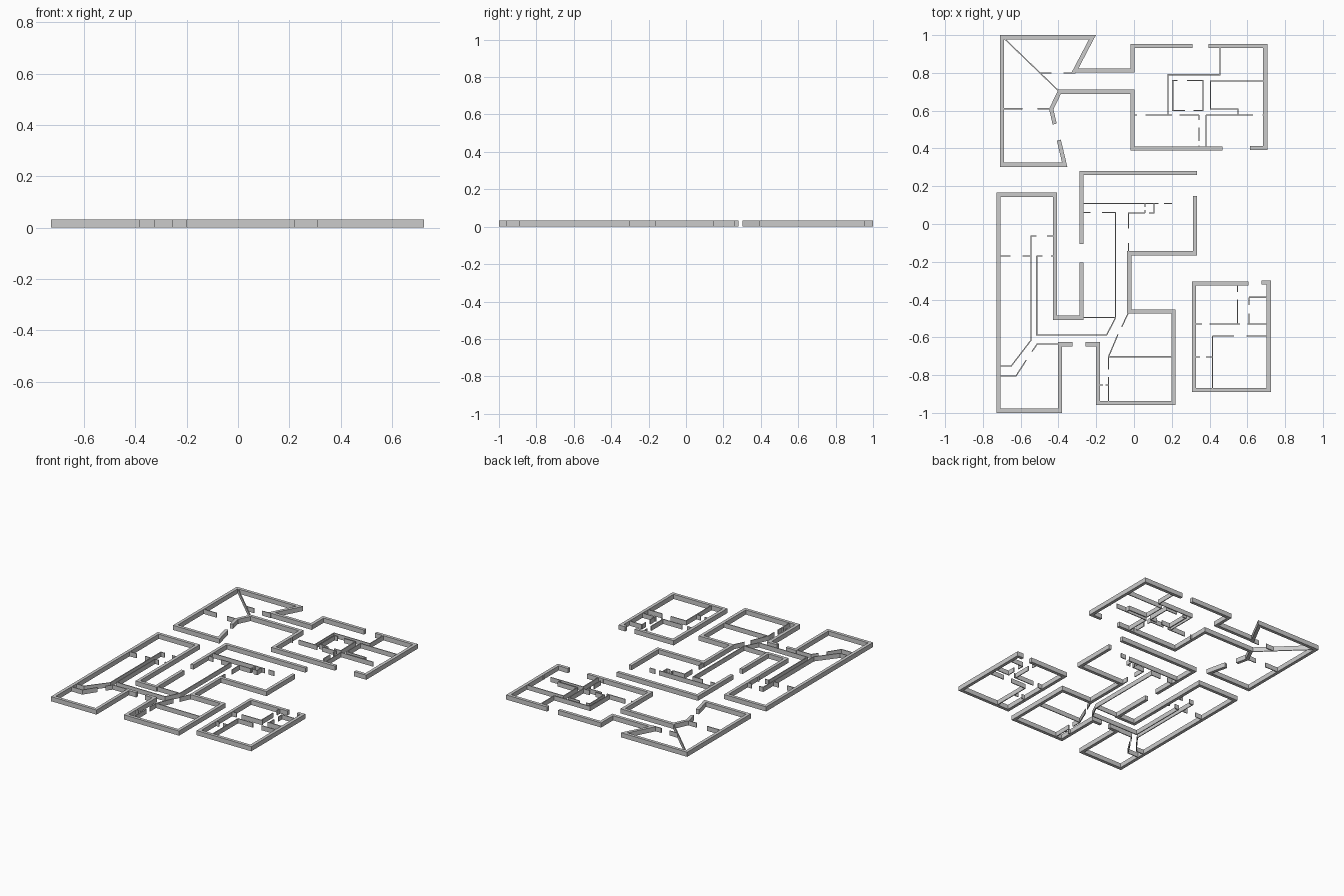
import bpy, bmesh
from mathutils import Vector

HEIGHT = 0.032
THICK, THIN = 0.022, 0.006


def add_wall(bm, pts, t):
    """Extrude one open centreline into a mitred wall of thickness t."""
    p = [Vector(q) for q in pts]
    dirs = [(b - a).normalized() for a, b in zip(p, p[1:])]
    norms = [Vector((-d.y, d.x)) for d in dirs]
    rings = []
    for i, q in enumerate(p):
        n0, n1 = norms[max(i - 1, 0)], norms[min(i, len(norms) - 1)]
        off = (n0 + n1) * (t / 2 / (1 + n0.dot(n1)))
        rings.append([bm.verts.new((*(q + off * s), z))
                      for s, z in ((1, 0), (-1, 0), (-1, HEIGHT), (1, HEIGHT))])
    for a, b in zip(rings, rings[1:]):
        for k in range(4):
            j = (k + 1) % 4
            bm.faces.new((a[k], a[j], b[j], b[k]))
    bm.faces.new(rings[0])
    bm.faces.new(rings[-1][::-1])


def walls(name, paths, t):
    bm = bmesh.new()
    for path in paths:
        add_wall(bm, path, t)
    bmesh.ops.recalc_face_normals(bm, faces=bm.faces[:])
    me = bpy.data.meshes.new(name)
    bm.to_mesh(me)
    bm.free()
    bpy.context.collection.objects.link(bpy.data.objects.new(name, me))


def row(y, *runs):
    """Wall along x at height y, interrupted by doorways."""
    return [[(a, y), (b, y)] for a, b in runs]


def col(x, *runs):
    """Wall along y at position x, interrupted by doorways."""
    return [[(x, a), (x, b)] for a, b in runs]


# North house: outer walls
walls("north_outer_walls", [
    [(0.31, 0.942), (-0.008, 0.942), (-0.008, 0.812), (-0.313, 0.812), (-0.22, 0.989),
     (-0.698, 0.989), (-0.698, 0.314), (-0.367, 0.314), (-0.398, 0.444)],
    [(-0.42, 0.529), (-0.438, 0.608), (-0.394, 0.70), (-0.008, 0.70),
     (-0.008, 0.40), (0.468, 0.40)],
    [(0.613, 0.402), (0.695, 0.402), (0.695, 0.943), (0.394, 0.943)],
], THICK)

# North house: partitions
walls("north_partitions", [
    [(-0.69, 0.985), (-0.394, 0.70)],
    [(0.455, 0.935), (0.455, 0.79), (0.18, 0.79), (0.18, 0.578)],
    [(0.69, 0.757), (0.405, 0.757), (0.405, 0.608), (0.55, 0.608), (0.55, 0.578)],
    [(0.23, 0.76), (0.205, 0.76), (0.205, 0.60), (0.27, 0.60)],
    [(0.28, 0.76), (0.365, 0.76), (0.365, 0.60), (0.315, 0.60)],
] + row(0.80, (-0.50, -0.436), (-0.373, -0.31))
  + row(0.61, (-0.69, -0.59), (-0.51, -0.44))
  + row(0.578, (0.0, 0.015), (0.06, 0.20), (0.24, 0.345), (0.382, 0.63), (0.68, 0.69))
  + col(0.345, (0.578, 0.55), (0.51, 0.44), (0.415, 0.405))
  + col(0.382, (0.578, 0.405)), THIN)

# Central house: outer walls
walls("central_outer_walls", [
    [(0.333, 0.27), (-0.278, 0.27), (-0.278, -0.105)],
    [(-0.278, -0.205), (-0.278, -0.496), (-0.418, -0.496), (-0.418, 0.155),
     (-0.718, 0.155), (-0.718, -0.989), (-0.392, -0.989), (-0.392, -0.637), (-0.325, -0.637)],
    [(-0.256, -0.637), (-0.19, -0.637), (-0.19, -0.948), (0.21, -0.948),
     (0.21, -0.464), (-0.025, -0.464), (-0.025, -0.155), (0.323, -0.155), (0.323, 0.147)],
], THICK)

# Central house: west wing partitions
walls("central_west_partitions", [
    [(-0.515, -0.063), (-0.545, -0.063), (-0.545, -0.615), (-0.65, -0.752), (-0.71, -0.752)],
    [(-0.71, -0.805), (-0.625, -0.805), (-0.57, -0.72)],
    [(-0.54, -0.675), (-0.512, -0.635), (-0.40, -0.635)],
] + row(-0.063, (-0.46, -0.42))
  + row(-0.17, (-0.71, -0.655), (-0.59, -0.55), (-0.515, -0.485), (-0.44, -0.42)), THIN)

# Central house: corridor and east wing partitions
walls("central_east_partitions", [
    [(-0.515, -0.17), (-0.515, -0.588), (-0.145, -0.588), (-0.097, -0.495),
     (-0.097, 0.06), (-0.17, 0.06)],
    [(0.105, 0.108), (0.105, 0.058), (0.08, 0.058)],
    [(0.058, 0.058), (-0.03, 0.058), (-0.03, -0.025)],
    [(-0.03, -0.47), (-0.065, -0.545)],
    [(-0.085, -0.585), (-0.135, -0.703), (-0.135, -0.77)],
] + row(0.108, (-0.27, 0.13), (0.16, 0.20))
  + row(0.06, (-0.27, -0.23))
  + row(-0.495, (-0.27, -0.097))
  + row(-0.703, (-0.135, 0.20))
  + row(-0.853, (-0.18, -0.165), (-0.15, -0.135))
  + col(-0.03, (-0.10, -0.155))
  + col(0.058, (0.108, 0.09), (0.075, 0.058))
  + col(-0.135, (-0.81, -0.94)), THIN)

# South-east house: outer walls
walls("southeast_outer_walls", [
    [(0.605, -0.315), (0.318, -0.315), (0.318, -0.878), (0.713, -0.878),
     (0.713, -0.31), (0.674, -0.31)],
], THICK)

# South-east house: partitions
walls("southeast_partitions",
      row(-0.53, (0.325, 0.36), (0.40, 0.56), (0.60, 0.705))
      + row(-0.593, (0.415, 0.53), (0.595, 0.705))
      + row(-0.705, (0.325, 0.35), (0.38, 0.415))
      + row(-0.388, (0.608, 0.705))
      + col(0.415, (-0.593, -0.87))
      + col(0.548, (-0.325, -0.36), (-0.40, -0.53))
      + col(0.608, (-0.388, -0.43), (-0.475, -0.53)), THIN)
